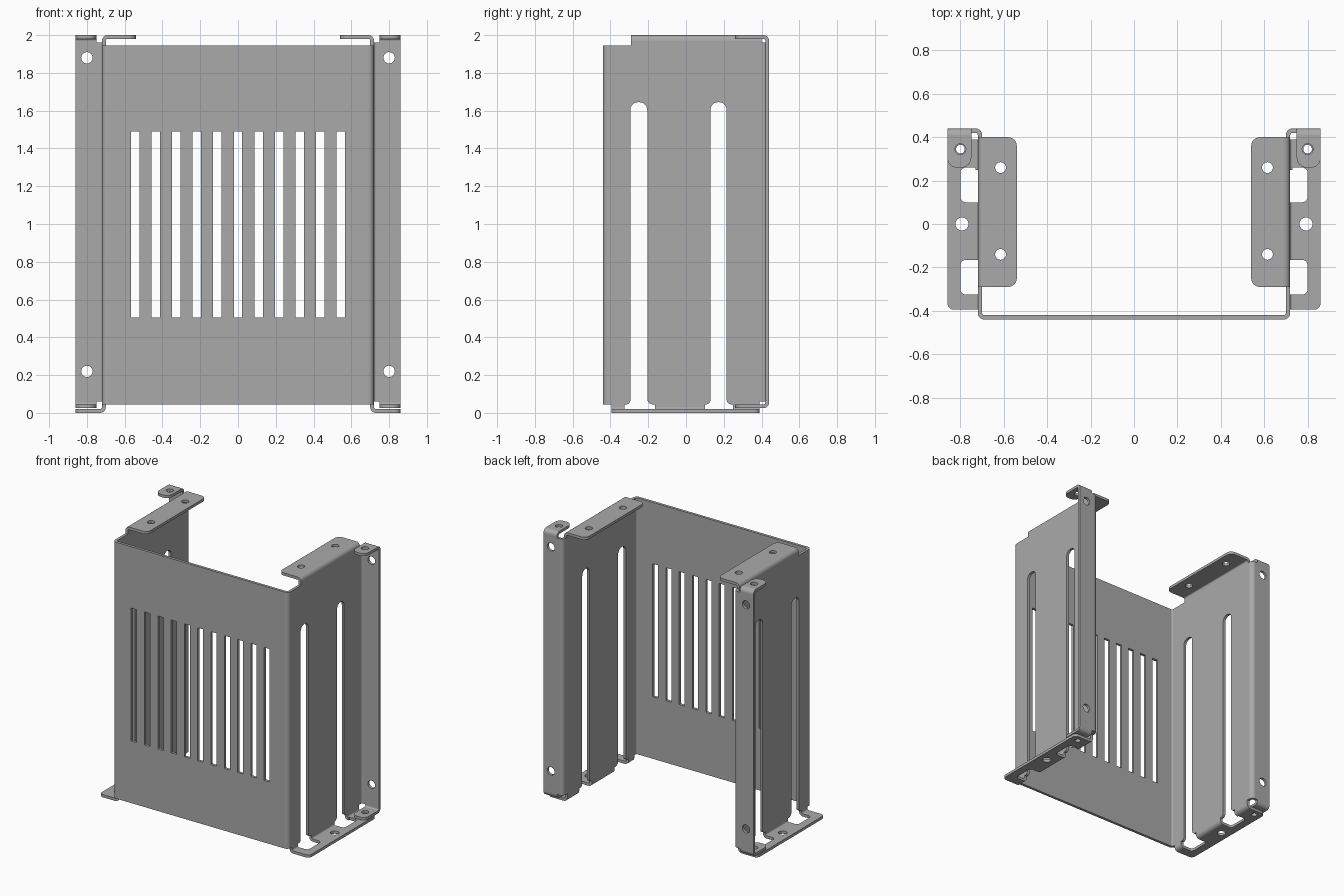
import bpy, bmesh
from math import sin, cos, pi, radians
from mathutils import Vector

cube = bpy.data.objects.get("Cube")
if cube:
    bpy.data.objects.remove(cube, do_unlink=True)

STEEL = (0.40, 0.40, 0.40, 1)
steel = bpy.data.materials.new("grey_steel")
steel.use_nodes = True
steel.diffuse_color = STEEL
steel.node_tree.nodes["Principled BSDF"].inputs["Base Color"].default_value = STEEL

T = 0.02            # sheet thickness
R_IN, R_OUT = 0.01, 0.03   # bend radii
# map sheet coordinates (u, v) and depth w to space
PLANES = {
    "XY": lambda u, v, w: (u, v, w),
    "XZ": lambda u, v, w: (u, w, v),
    "YZ": lambda u, v, w: (w, u, v),
}


def rounded(points, steps=6):
    """Outline with right-angled corners; a third value rounds the corner."""
    out = []
    for i, p in enumerate(points):
        c = Vector(p[:2])
        r = p[2] if len(p) > 2 else 0
        if not r:
            out.append(c)
            continue
        a = (Vector(points[i - 1][:2]) - c).normalized()
        b = (Vector(points[(i + 1) % len(points)][:2]) - c).normalized()
        for k in range(steps + 1):
            t = k / steps * pi / 2
            out.append(c + a * r * (1 - sin(t)) + b * r * (1 - cos(t)))
    return [p for i, p in enumerate(out) if (p - out[i - 1]).length > 1e-5]


def rect(u0, v0, u1, v1, r=0):
    return [(u0, v0, r), (u1, v0, r), (u1, v1, r), (u0, v1, r)]


def hole(u, v, r):
    return rect(u - r, v - r, u + r, v + r, r)


def sheet(name, plane, w0, w1, outline, holes=(), mirror=True):
    """Flat plate with holes, extruded from depth w0 to w1."""
    bm = bmesh.new()
    for loop in [outline, *holes]:
        vs = [bm.verts.new((p.x, p.y, 0)) for p in rounded(loop)]
        for i, v in enumerate(vs):
            bm.edges.new((vs[i - 1], v))
    bmesh.ops.triangle_fill(bm, use_beauty=True, edges=bm.edges[:], normal=(0, 0, 1))
    ext = bmesh.ops.extrude_face_region(bm, geom=bm.faces[:], use_keep_orig=True)
    top = {g for g in ext["geom"] if isinstance(g, bmesh.types.BMVert)}
    for v in bm.verts:
        v.co = PLANES[plane](v.co.x, v.co.y, w1 if v in top else w0)
    bmesh.ops.recalc_face_normals(bm, faces=bm.faces[:])
    me = bpy.data.meshes.new(name)
    bm.to_mesh(me)
    bm.free()
    me.materials.append(steel)
    me.shade_smooth()
    me.set_sharp_from_angle(angle=radians(30))
    ob = bpy.data.objects.new(name, me)
    bpy.context.collection.objects.link(ob)
    if mirror:
        ob.modifiers.new("mirror", "MIRROR").use_clip = False
    return ob


def bend(name, plane, w0, w1, u, v, start):
    """Quarter-round fold about (u, v), starting at an angle in degrees."""
    angles = [radians(start + 15 * k) for k in range(7)]
    arc = [(u + R_OUT * cos(a), v + R_OUT * sin(a)) for a in angles]
    arc += [(u + R_IN * cos(a), v + R_IN * sin(a)) for a in reversed(angles)]
    return sheet(name, plane, w0, w1, arc)


# Front panel with vent slots, folded into the side walls
vents = [rect(x - 0.0225, 0.505, x + 0.0225, 1.49)
         for x in (0.109 * (i - 5) for i in range(11))]
sheet("front_panel", "XZ", -0.44, -0.42, rect(-0.69, 0.045, 0.69, 1.945), vents, mirror=False)
bend("front_corner_bend", "XY", 0.045, 1.945, 0.69, -0.41, -90)

# Side walls with two tall slots open at the bottom
BOT, TOE, SLOT = 0.045, 0.03, 1.645
sheet("side_wall", "YZ", 0.70, 0.72, [
    (-0.41, BOT), (-0.395, BOT), (-0.395, TOE), (-0.325, TOE), (-0.325, BOT),
    (-0.295, BOT, 0.02), (-0.295, SLOT, 0.042), (-0.205, SLOT, 0.042), (-0.205, BOT, 0.03),
    (-0.165, BOT), (-0.165, TOE), (0.10, TOE), (0.10, BOT),
    (0.13, BOT, 0.025), (0.13, SLOT, 0.04), (0.215, SLOT, 0.04), (0.215, BOT, 0.025),
    (0.25, BOT), (0.25, TOE), (0.39, TOE), (0.39, 0.06), (0.41, 0.06),
    (0.41, 1.96), (0.40, 1.96), (0.40, 1.97), (-0.29, 1.97), (-0.29, 1.945), (-0.41, 1.945)])

# Top flanges turned inward
bend("top_flange_bend", "XZ", -0.29, 0.40, 0.69, 1.97, 0)
sheet("top_flange", "XY", 2 - T, 2,
      [(0.69, -0.29), (0.69, 0.40), (0.54, 0.40, 0.04), (0.54, -0.29, 0.04)],
      [hole(0.615, y, 0.025) for y in (-0.14, 0.26)])

# Bottom flanges turned outward, relieved below the wall slots
for i, (y0, y1) in enumerate([(-0.395, -0.325), (-0.165, 0.10), (0.25, 0.39)]):
    bend(f"bottom_flange_bend_{i + 1}", "XZ", y0, y1, 0.73, 0.03, 180)
sheet("bottom_flange", "XY", 0, T, [
    (0.73, -0.395), (0.86, -0.395, 0.03), (0.86, 0.39, 0.03), (0.73, 0.39),
    (0.73, 0.26), (0.80, 0.26, 0.025), (0.80, 0.10, 0.025), (0.73, 0.10),
    (0.73, -0.165), (0.80, -0.165, 0.025), (0.80, -0.325, 0.025), (0.73, -0.325)],
    [hole(0.793, 0, 0.03), hole(0.80, 0.345, 0.02)])

# Back flanges turned outward
bend("back_corner_bend", "XY", 0.06, 1.96, 0.73, 0.41, 90)
sheet("back_flange", "XZ", 0.42, 0.44, [
    (0.73, 0.06), (0.75, 0.06), (0.75, 0.055), (0.86, 0.055),
    (0.86, 1.97), (0.75, 1.97), (0.75, 1.96), (0.73, 1.96)],
    [hole(0.80, z, 0.03) for z in (0.22, 1.88)])

# Small tabs folded forward from the back flange ends
for end, z, zc, start in (("top", 2 - T, 1.97, 0), ("bottom", 0.025, 0.055, -90)):
    bend(f"{end}_tab_bend", "YZ", 0.75, 0.86, 0.41, zc, start)
    sheet(f"{end}_tab", "XY", z, z + T,
          [(0.75, 0.41), (0.75, 0.26, 0.045), (0.86, 0.26, 0.045), (0.86, 0.41)],
          [hole(0.80, 0.345, 0.025)])
